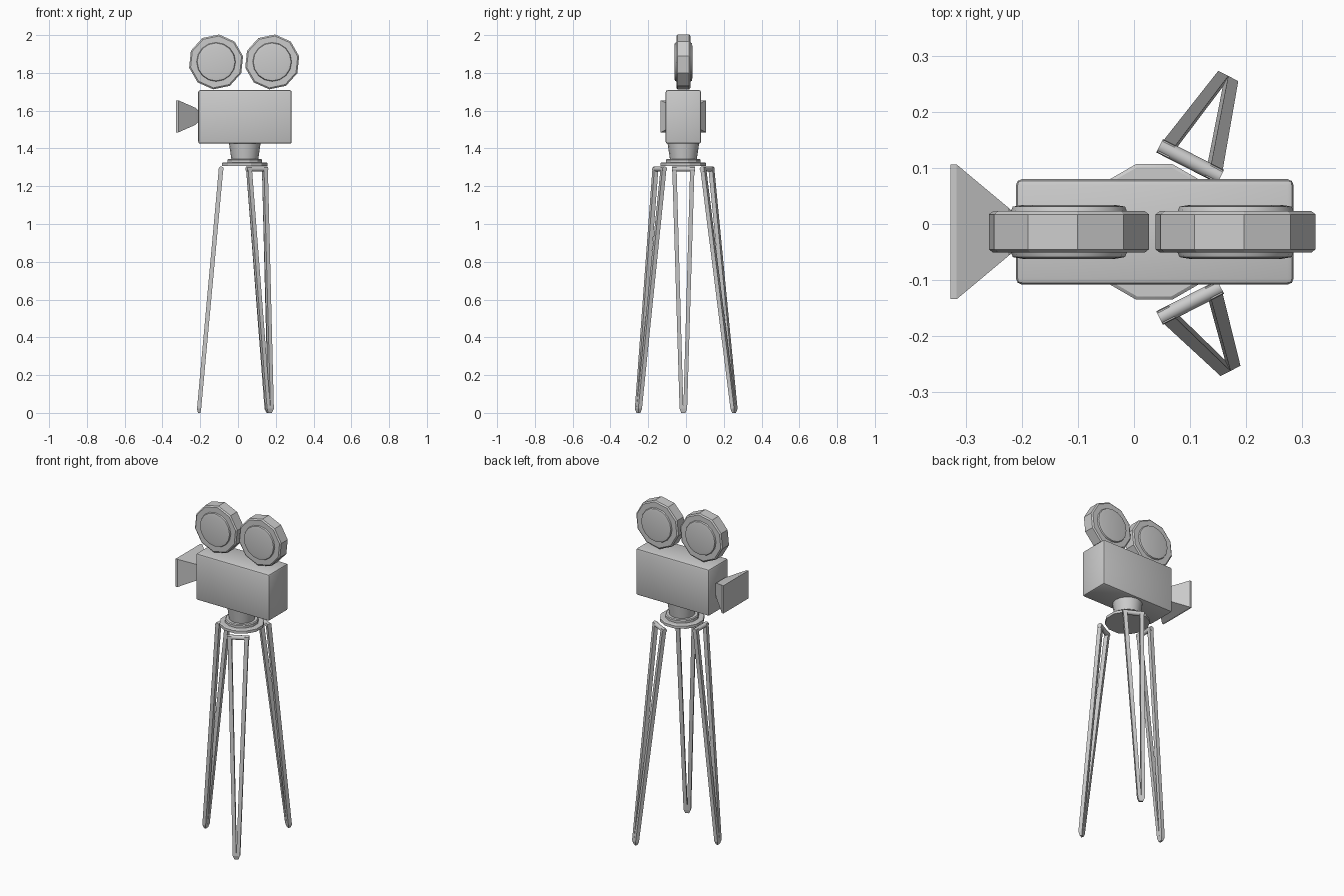
import bpy, bmesh, math
from mathutils import Matrix, Vector

if "Cube" in bpy.data.objects:
    bpy.data.objects.remove(bpy.data.objects["Cube"], do_unlink=True)

grey = bpy.data.materials.new("plain grey")
grey.use_nodes = True
grey.diffuse_color = (0.6, 0.6, 0.6, 1)
grey.node_tree.nodes["Principled BSDF"].inputs["Base Color"].default_value = (0.6, 0.6, 0.6, 1)

MID_Y = -0.014          # centre plane of the camera
HEAD = Vector((0.036, MID_Y, 0))   # centre of the tripod head


def finish(name, bm, smooth=None):
    """Turn a bmesh into a named object with the grey material."""
    bmesh.ops.recalc_face_normals(bm, faces=bm.faces)
    mesh = bpy.data.meshes.new(name)
    bm.to_mesh(mesh)
    bm.free()
    mesh.materials.append(grey)
    obj = bpy.data.objects.new(name, mesh)
    bpy.context.collection.objects.link(obj)
    if smooth:
        bpy.ops.object.select_all(action='DESELECT')
        obj.select_set(True)
        bpy.context.view_layer.objects.active = obj
        bpy.ops.object.shade_smooth_by_angle(angle=math.radians(smooth))
    return obj


def loft(bm, sections):
    """Skin a list of point loops and cap both ends."""
    rings = [[bm.verts.new(p) for p in loop] for loop in sections]
    for a, b in zip(rings, rings[1:]):
        for i in range(len(a)):
            j = (i + 1) % len(a)
            bm.faces.new((a[i], a[j], b[j], b[i]))
    bm.faces.new(rings[0])
    bm.faces.new(rings[-1])


def lathe(bm, profile, sides, matrix, turn=0):
    """Loft regular polygons of (radius, height) along the local z axis."""
    angles = [math.radians(turn) + math.tau * i / sides for i in range(sides)]
    loft(bm, [[matrix @ Vector((r * math.cos(a), r * math.sin(a), h)) for a in angles]
              for r, h in profile])


# Camera body
bm = bmesh.new()
bmesh.ops.create_cube(bm, size=1, matrix=Matrix.Translation((0.037, MID_Y, 1.567))
                      @ Matrix.Diagonal((0.495, 0.188, 0.284, 1)))
bmesh.ops.bevel(bm, geom=bm.edges[:], offset=0.011, segments=2, profile=0.5, affect='EDGES')
finish("camera_body", bm, 30)

# Lens hood: a flared rectangular horn
bm = bmesh.new()
corners = ((-1, -1), (1, -1), (1, 1), (-1, 1))
loft(bm, [[(x, MID_Y + sy * wide, 1.57 + sz * high) for sy, sz in corners]
          for x, wide, high in ((-0.327, 0.12, 0.085), (-0.316, 0.12, 0.085),
                                (-0.225, 0.044, 0.045), (-0.203, 0.025, 0.022))])
finish("lens_hood", bm)

# Film reels, each with a raised hub on both faces
for side, x in (("front", -0.116), ("rear", 0.181)):
    frame = Matrix.Translation((x, MID_Y, 1.858)) @ Matrix.Rotation(math.radians(90), 4, 'X')
    bm = bmesh.new()
    lathe(bm, [(0.138, -0.037), (0.146, -0.031), (0.146, 0.031), (0.138, 0.037)], 10, frame, 12)
    finish(side + "_reel", bm, 20)
    bm = bmesh.new()
    lathe(bm, [(0.083, -0.048), (0.1, -0.045), (0.106, -0.03),
               (0.106, 0.03), (0.1, 0.045), (0.083, 0.048)], 16, frame)
    finish(side + "_reel_hub", bm, 30)

# Tripod head: tapered neck on a stepped plate
bm = bmesh.new()
lathe(bm, [(0.07, 1.335), (0.084, 1.43)], 16, Matrix.Translation(HEAD))
finish("neck", bm, 35)
bm = bmesh.new()
lathe(bm, [(0.125, 1.306), (0.125, 1.322), (0.119, 1.326), (0.094, 1.326),
           (0.094, 1.34), (0.089, 1.345)], 12, Matrix.Translation(HEAD), 15)
finish("head_plate", bm, 20)

# Tripod legs: two converging bars hung from a round hinge rod
legs = (("right", (-0.089, MID_Y), (-0.206, MID_Y)),
        ("back", (0.1, 0.112), (0.163, 0.254)),
        ("front", (0.1, -0.14), (0.167, -0.252)))
for name, top, foot in legs:
    top, foot = Vector((*top, 0)), Vector((*foot, 0))
    out = (top - HEAD).normalized()
    along = Vector((-out.y, out.x, 0))

    bm = bmesh.new()
    for s in (-1, 1):
        sections = []
        for base, inner, outer, half, z in ((top, 0.036, 0.059, 0.012, 1.3),
                                            (foot, 0, 0.02, 0.011, 0.022),
                                            (foot, 0, 0.011, 0.006, 0)):
            sections.append([base + along * s * t + out * n + Vector((0, 0, z))
                             for t, n in ((inner, -half), (outer, -half),
                                          (outer, half), (inner, half))])
        loft(bm, sections)
    finish(name + "_leg", bm)

    bm = bmesh.new()
    frame = Matrix.Translation(top + Vector((0, 0, 1.291))) @ along.to_track_quat('Z', 'Y').to_matrix().to_4x4()
    lathe(bm, [(0.0135, -0.061), (0.0135, 0.061)], 12, frame)
    finish(name + "_leg_hinge", bm, 35)
